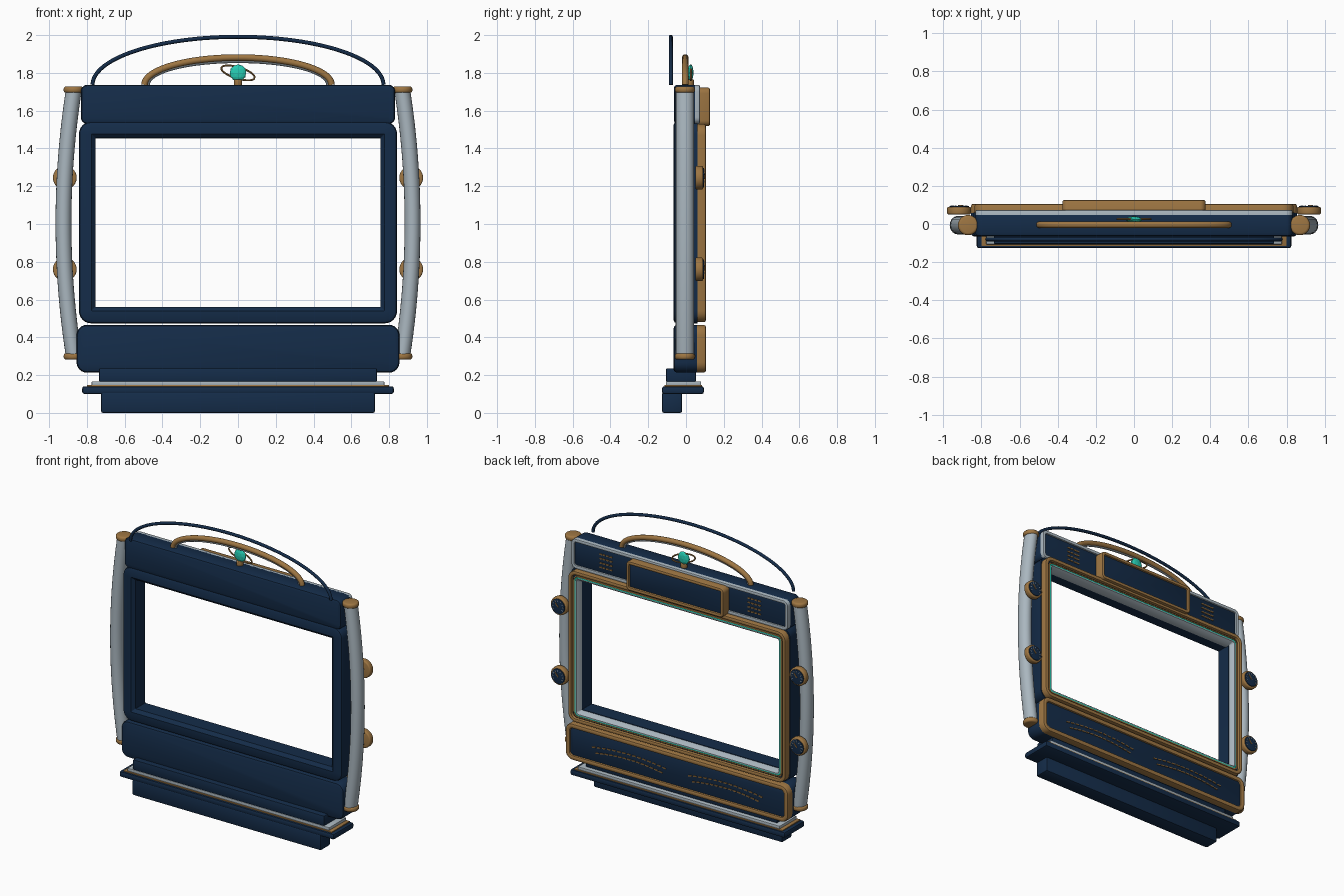
import bpy, bmesh, math
from mathutils import Matrix, Vector

if "Cube" in bpy.data.objects:
    bpy.data.objects.remove(bpy.data.objects["Cube"])

def material(name, rgb):
    m = bpy.data.materials.new(name)
    m.diffuse_color = (*rgb, 1)
    m.use_nodes = True
    m.node_tree.nodes["Principled BSDF"].inputs["Base Color"].default_value = m.diffuse_color
    return m

NAVY = material("navy", (0.007, 0.025, 0.066))
GOLD = material("antique gold", (0.34, 0.18, 0.055))
SILVER = material("silver", (0.40, 0.47, 0.52))
TEAL = material("teal", (0.02, 0.60, 0.45))

def finish(name, bm, mat, smooth=True):
    bmesh.ops.recalc_face_normals(bm, faces=bm.faces)
    me = bpy.data.meshes.new(name)
    bm.to_mesh(me)
    bm.free()
    me.materials.append(mat)
    ob = bpy.data.objects.new(name, me)
    bpy.context.collection.objects.link(ob)
    if smooth:
        bpy.ops.object.select_all(action='DESELECT')
        ob.select_set(True)
        bpy.context.view_layer.objects.active = ob
        bpy.ops.object.shade_smooth_by_angle(angle=math.radians(35))
    return ob

def rounded_loft(name, mat, size, r, prof, ring=False, seg=6):
    """Loft rounded rectangles (x0, x1, z0, z1) along a profile of (inset, y)."""
    x0, x1, z0, z1 = size
    cx, cz, hw, hh = (x0 + x1) / 2, (z0 + z1) / 2, (x1 - x0) / 2, (z1 - z0) / 2
    bm = bmesh.new()
    loops = []
    for inset, y in prof:
        w, h, rr = hw - inset, hh - inset, max(r - inset, 0.004)
        loop = []
        for q, (sx, sz) in enumerate(((1, 1), (-1, 1), (-1, -1), (1, -1))):
            for i in range(seg + 1):
                a = math.pi / 2 * (q + i / seg)
                loop.append(bm.verts.new((cx + sx * (w - rr) + rr * math.cos(a), y,
                                          cz + sz * (h - rr) + rr * math.sin(a))))
        loops.append(loop)
    n = len(loops[0])
    pairs = list(zip(loops, loops[1:])) + ([(loops[-1], loops[0])] if ring else [])
    for a, b in pairs:
        for i in range(n):
            bm.faces.new((a[i], a[(i + 1) % n], b[(i + 1) % n], b[i]))
    if not ring:
        bm.faces.new(loops[0])
        bm.faces.new(loops[-1])
    return finish(name, bm, mat)

def soft(y0, y1, b, b1=None):
    """Profile of a solid plate with rounded front and back edges."""
    b1 = b if b1 is None else b1
    k = 0.3
    return [(b, y0), (k * b, y0 + k * b), (0, y0 + b), (0, y1 - b1), (k * b1, y1 - k * b1), (b1, y1)]

def rim(w, y0, y1, b):
    """Profile of a frame of width w with rounded outward edges."""
    k = 0.3
    return [(0, y0), (0, y1 - b), (k * b, y1 - k * b), (b, y1),
            (w - b, y1), (w - k * b, y1 - k * b), (w, y1 - b), (w, y0)]

def tube(name, mat, pts, r, y, yscale=1, n=12):
    """Tube along a path of (x, z) points in the plane y."""
    bm = bmesh.new()
    rings = []
    for i, p in enumerate(pts):
        a, b = Vector(pts[max(i - 1, 0)]), Vector(pts[min(i + 1, len(pts) - 1)])
        t = (b - a).normalized()
        rings.append([bm.verts.new((p[0] - t.y * r * math.cos(u), y + yscale * r * math.sin(u),
                                    p[1] + t.x * r * math.cos(u)))
                      for u in (2 * math.pi * j / n for j in range(n))])
    for a, b in zip(rings, rings[1:]):
        for j in range(n):
            bm.faces.new((a[j], a[(j + 1) % n], b[(j + 1) % n], b[j]))
    bm.faces.new(rings[0])
    bm.faces.new(rings[-1])
    return finish(name, bm, mat)

def box(name, mat, x, y0, y1, z0, z1, bevel):
    bm = bmesh.new()
    bmesh.ops.create_cube(bm, size=1, matrix=Matrix.Translation((0, (y0 + y1) / 2, (z0 + z1) / 2))
                          @ Matrix.Diagonal((2 * x, y1 - y0, z1 - z0, 1)))
    bmesh.ops.bevel(bm, geom=bm.edges[:], offset=bevel, segments=2, affect='EDGES', profile=0.5)
    return finish(name, bm, mat)

def bars(name, mat, items, y, depth):
    """Small raised bars: (x, z, length, width, angle)."""
    bm = bmesh.new()
    for x, z, l, w, a in items:
        bmesh.ops.create_cube(bm, size=1, matrix=Matrix.Translation((x, y, z))
                              @ Matrix.Rotation(-a, 4, 'Y') @ Matrix.Diagonal((l, depth, w, 1)))
    return finish(name, bm, mat, False)

def disc(name, mat, loc, r, depth, axis, bevel):
    bm = bmesh.new()
    rot = Matrix.Rotation(math.pi / 2, 4, 'X') if axis == 'Y' else Matrix()
    bmesh.ops.create_cone(bm, cap_ends=True, segments=28, radius1=r, radius2=r, depth=depth,
                          matrix=Matrix.Translation(loc) @ rot)
    edges = [e for f in bm.faces if len(f.verts) > 4 for e in f.edges]
    bmesh.ops.bevel(bm, geom=edges, offset=bevel, segments=3, affect='EDGES', profile=0.5)
    return finish(name, bm, mat)

def arc(rx, rz, z, n=40):
    return [(-rx * math.cos(math.pi * i / n), z + rz * math.sin(math.pi * i / n)) for i in range(n + 1)]

# stepped base
box("foot_block", NAVY, 0.725, -0.127, -0.02, 0, 0.11, 0.01)
box("base_slab", NAVY, 0.825, -0.127, 0.095, 0.10, 0.141, 0.012)
box("base_gold_line", GOLD, 0.80, -0.115, 0.085, 0.135, 0.147, 0.002)
box("base_silver_step", SILVER, 0.775, -0.107, 0.08, 0.145, 0.167, 0.004)
box("base_neck", NAVY, 0.735, -0.105, 0.052, 0.165, 0.236, 0.006)

# lower console with gold rim and dashed arcs
LOW = (-0.855, 0.855, 0.213, 0.466)
rounded_loft("console_body", NAVY, LOW, 0.055, soft(-0.066, 0.06, 0.018, 0.002))
rounded_loft("console_rim", GOLD, LOW, 0.055, rim(0.034, 0.055, 0.106, 0.012))
rounded_loft("console_panel", NAVY, (-0.825, 0.825, 0.243, 0.436), 0.03, soft(0.05, 0.094, 0.003))
dashes = []
for s in (-1, 1):
    for row in range(2):
        for i in range(15):
            t = (i + 0.5) / 15 * 2 - 1
            hw = 0.29 - 0.03 * row
            dashes.append((s * 0.37 + hw * t, 0.365 - 0.035 * row - 0.025 * t * t,
                           0.026, 0.007, math.atan(-0.05 * t / hw)))
bars("console_dashes", GOLD, dashes, 0.096, 0.008)

# open screen frame: navy body, gold rim, teal line, silver bezel
rounded_loft("screen_frame", NAVY, (-0.842, 0.842, 0.474, 1.542), 0.065,
             [(0, 0.06), (0, -0.048), (0.005, -0.06), (0.018, -0.066), (0.066, -0.066),
              (0.087, -0.045), (0.087, 0.06)], ring=True)
GLASS = (-0.836, 0.836, 0.48, 1.53)
rounded_loft("screen_gold_rim", GOLD, GLASS, 0.06, rim(0.028, 0.055, 0.105, 0.01), ring=True)
rounded_loft("screen_navy_groove", NAVY, (-0.81, 0.81, 0.505, 1.505), 0.04,
             rim(0.012, 0.055, 0.086, 0.001), ring=True)
rounded_loft("screen_inner_gold", GOLD, (-0.802, 0.802, 0.513, 1.497), 0.035,
             rim(0.010, 0.055, 0.094, 0.003), ring=True)
rounded_loft("screen_teal_line", TEAL, (-0.793, 0.793, 0.522, 1.488), 0.03,
             rim(0.010, 0.055, 0.092, 0.002), ring=True)
rounded_loft("screen_silver_bezel", SILVER, (-0.784, 0.784, 0.53, 1.479), 0.025,
             [(0, 0.03), (0, 0.092), (0.006, 0.092), (0.027, 0.06), (0.027, 0.03)], ring=True)

# header with silver rim, vents and gold framed plate
TOP = (-0.832, 0.832, 1.53, 1.737)
rounded_loft("header_body", NAVY, TOP, 0.035, soft(-0.064, 0.05, 0.016, 0.002))
rounded_loft("header_silver_rim", SILVER, TOP, 0.035, rim(0.024, 0.044, 0.073, 0.007), ring=True)
rounded_loft("header_panel", NAVY, (-0.81, 0.81, 1.552, 1.715), 0.015, soft(0.04, 0.062, 0.002))
vents = [(s * 0.57 + (i - 1.5) * 0.026, 1.634 + (row - 1.5) * 0.03, 0.019, 0.008, 0)
         for s in (-1, 1) for row in range(4) for i in range(4)]
bars("header_vents", GOLD, vents, 0.064, 0.008)
PLATE = (-0.375, 0.375, 1.518, 1.722)
rounded_loft("plate_gold_rim", GOLD, PLATE, 0.03, rim(0.025, 0.05, 0.127, 0.01), ring=True)
rounded_loft("plate_panel", NAVY, (-0.355, 0.355, 1.538, 1.702), 0.015, soft(0.05, 0.114, 0.003))

# bowed side columns with caps and dials
for s, side in ((-1, "left"), (1, "right")):
    path = []
    for i in range(25):
        t = i / 12 - 1
        path.append((s * (0.87 + 0.054 * (1 - t * t)), 1.005 + 0.70 * t))
    tube(side + "_column", SILVER, path, 0.042, -0.006, 1.15, 20)
    for z, end in ((0.299, "lower"), (1.711, "upper")):
        disc(f"{side}_{end}_cap", GOLD, (s * 0.87, -0.006, z), 0.053, 0.034, 'Z', 0.013)
    for z, end in ((0.76, "lower"), (1.245, "upper")):
        x = s * 0.917
        disc(f"{side}_{end}_dial_case", GOLD, (x, 0.07, z), 0.063, 0.04, 'Y', 0.009)
        disc(f"{side}_{end}_dial_face", NAVY, (x, 0.085, z), 0.051, 0.02, 'Y', 0.002)
        ticks = []
        for k in range(9):
            a = math.radians(-30 + 30 * k)
            ticks.append((x + 0.039 * math.cos(a), z + 0.039 * math.sin(a), 0.012, 0.004, a))
        bars(f"{side}_{end}_dial_ticks", SILVER, ticks, 0.096, 0.004)
        a = math.radians(50)
        bars(f"{side}_{end}_dial_needle", GOLD,
             [(x + 0.013 * math.cos(a), z + 0.013 * math.sin(a), 0.036, 0.006, a)], 0.097, 0.005)

# crest: navy outer arch, gold arch with silver liner
tube("outer_arch", NAVY, arc(0.77, 0.254, 1.737, 56), 0.0105, -0.08)
tube("gold_arch", GOLD, arc(0.495, 0.144, 1.737), 0.0175, -0.004)
tube("silver_arch_liner", SILVER, arc(0.473, 0.121, 1.737), 0.006, -0.004, 1, 8)

# flattened globe emblem with tilted orbit ring on a post
bm = bmesh.new()
bmesh.ops.create_icosphere(bm, subdivisions=2, radius=0.045,
                           matrix=Matrix.Translation((0, 0.024, 1.80)) @ Matrix.Diagonal((1, 0.36, 1, 1)))
finish("globe", bm, TEAL, False)
tilt = math.radians(-17)
ring = []
for i in range(41):
    u = 2 * math.pi * i / 40
    ex, ez = 0.092 * math.cos(u), 0.03 * math.sin(u)
    ring.append((ex * math.cos(tilt) - ez * math.sin(tilt), 1.80 + ex * math.sin(tilt) + ez * math.cos(tilt)))
tube("orbit_ring", GOLD, ring, 0.005, 0.026, 1, 8)
disc("globe_post", GOLD, (0, 0.02, 1.748), 0.022, 0.034, 'Z', 0.005)
